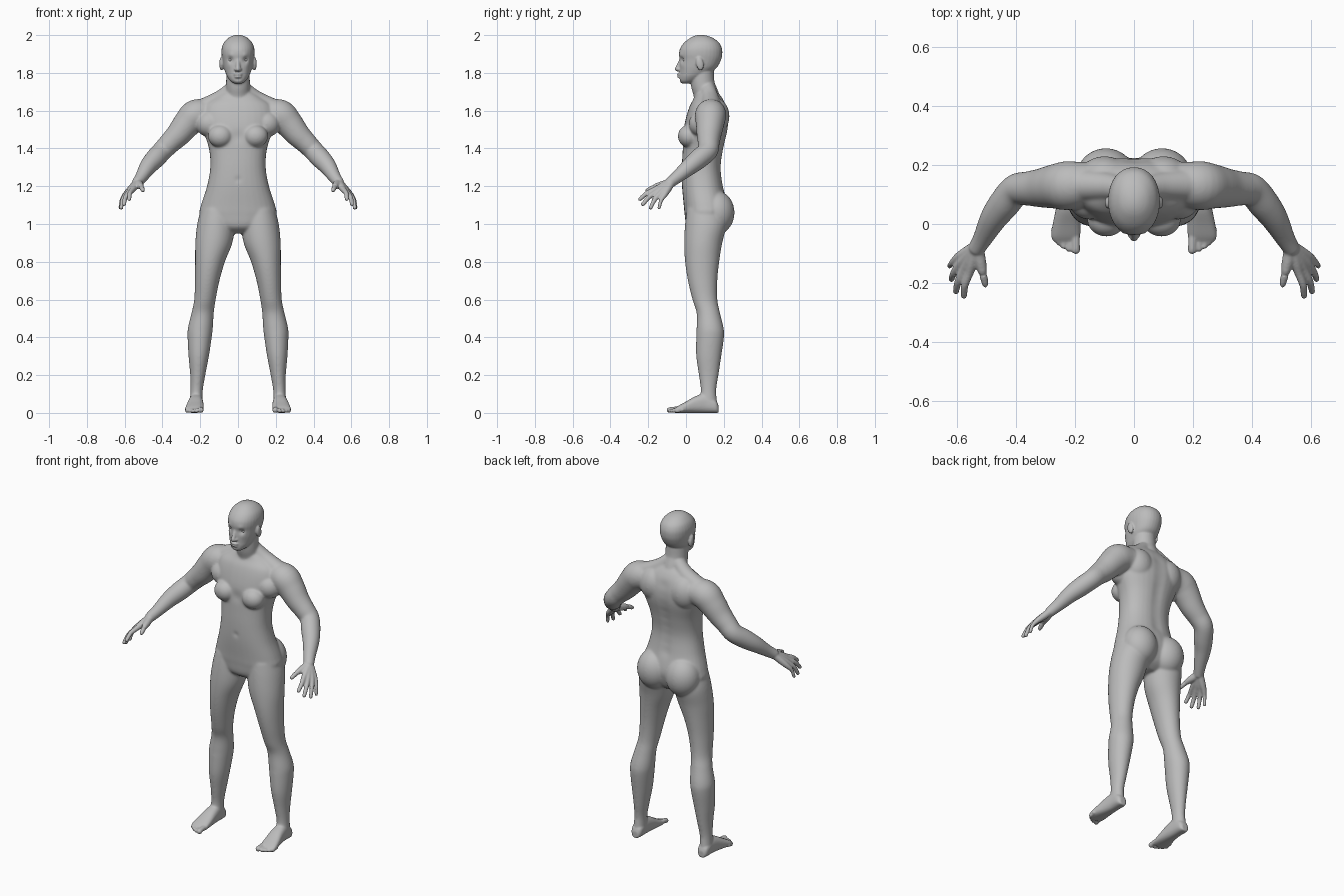
import bpy
import bmesh
import math
from mathutils import Vector, Matrix

cube = bpy.data.objects.get("Cube")
if cube:
    bpy.data.objects.remove(cube)

skin = bpy.data.materials.new("skin grey")
skin.use_nodes = True
GREY = (0.5, 0.5, 0.5, 1)
skin.diffuse_color = GREY
skin.node_tree.nodes["Principled BSDF"].inputs["Base Color"].default_value = GREY
skin.node_tree.nodes["Principled BSDF"].inputs["Roughness"].default_value = 0.6

X, Y, Z = Vector((1, 0, 0)), Vector((0, 1, 0)), Vector((0, 0, 1))
SIDES = 32
bm = bmesh.new()


def spline(rows, steps=5):
    """Smooth in-between rows through the given ones."""
    out = []
    for i in range(len(rows) - 1):
        a, b, c, d = (rows[min(max(i + k, 0), len(rows) - 1)] for k in (-1, 0, 1, 2))
        for s in range(steps):
            t = s / steps
            out.append([q + 0.5 * t * (r - p + t * (2 * p - 5 * q + 4 * r - w + t * (3 * (q - r) + w - p)))
                        for p, q, r, w in zip(a, b, c, d)])
    return out + [list(rows[-1])]


def skin_rings(sections, power=2.0):
    """Closed skin over sections of (centre, axis, axis)."""
    rings = []
    for centre, u, v in sections:
        ring = []
        for i in range(SIDES):
            a = math.tau * i / SIDES
            c, s = math.cos(a), math.sin(a)
            pu = math.copysign(abs(c) ** (2 / power), c)
            pv = math.copysign(abs(s) ** (2 / power), s)
            ring.append(bm.verts.new(centre + u * pu + v * pv))
        rings.append(ring)
    for r0, r1 in zip(rings, rings[1:]):
        for i in range(SIDES):
            j = (i + 1) % SIDES
            bm.faces.new((r0[i], r0[j], r1[j], r1[i]))
    bm.faces.new(rings[0][::-1])
    bm.faces.new(rings[-1])


def upright(rows, power=2.0):
    """Rows: height, centre x, half width, front y, back y."""
    skin_rings([(Vector((x, (f + b) / 2, z)), X * w, Y * ((b - f) / 2))
                for z, x, w, f, b in spline(rows)], power)


def ball(centre, radii, tilt=0.0):
    m = Matrix.Translation(centre) @ Matrix.Rotation(tilt, 4, 'X') @ Matrix.Diagonal((*radii, 1))
    bmesh.ops.create_uvsphere(bm, u_segments=28, v_segments=18, radius=1, matrix=m)


def tube(rows):
    """Round limb through rows of x, y, z, radius, with rounded ends."""
    pts = spline(rows)
    sections = []
    for i, p in enumerate(pts):
        t = Vector(pts[min(i + 1, len(pts) - 1)][:3]) - Vector(pts[max(i - 1, 0)][:3])
        u = t.cross(Y if abs(t.normalized().y) < 0.9 else X).normalized()
        v = t.cross(u).normalized()
        sections.append((Vector(p[:3]), u * p[3], v * p[3]))
    skin_rings(sections)
    for p in (pts[0], pts[-1]):
        ball(p[:3], [p[3]] * 3)


# --- left half: leg
upright([(1.08, .11, .085, .005, .2), (1.0, .116, .1, -.005, .215), (.9, .128, .098, -.01, .192),
         (.8, .148, .079, -.005, .176), (.7, .163, .065, .01, .166), (.6, .175, .057, .034, .166),
         (.53, .187, .059, .056, .18), (.45, .199, .066, .056, .199), (.4, .203, .064, .054, .201),
         (.3, .208, .054, .054, .187), (.2, .213, .04, .068, .172), (.12, .219, .033, .078, .16),
         (.05, .222, .034, .07, .165)])
# foot and toes
skin_rings([(Vector((x, y, top / 2)), X * w, Z * (top / 2)) for y, x, w, top in spline(
    [(.172, .222, .018, .04), (.155, .222, .032, .07), (.1, .222, .036, .1), (.05, .224, .041, .088),
     (0, .228, .047, .06), (-.04, .231, .049, .038), (-.06, .231, .042, .024)])], 2.5)
for x, tip, r in ((.197, -.087, .015), (.22, -.084, .011), (.238, -.074, .011),
                  (.254, -.062, .0105), (.269, -.046, .0105)):
    tube([(x + .002, -.02, r + .006, r), (x, tip + .02, r + .004, r * .9), (x, tip, r, r)])

# arm
tube([(.17, .135, 1.585, .075), (.225, .13, 1.575, .083), (.27, .127, 1.53, .075), (.315, .122, 1.475, .066),
      (.36, .12, 1.43, .058), (.4, .115, 1.388, .054), (.44, .068, 1.345, .053), (.475, .02, 1.305, .046),
      (.51, -.045, 1.25, .034), (.531, -.08, 1.222, .029)])
# palm and fingers
WRIST = Vector((.532, -.075, 1.222))
for knuckle, tip, r in (((.558, -.165, 1.182), (.576, -.243, 1.132), .0125),
                        ((.576, -.155, 1.17), (.603, -.228, 1.105), .0125),
                        ((.591, -.137, 1.16), (.618, -.187, 1.086), .012),
                        ((.597, -.114, 1.154), (.624, -.142, 1.086), .0105)):
    k, t = Vector(knuckle), Vector(tip)
    bend = k.lerp(t, .5) + Vector((.006, -.004, .005))
    tube([(*WRIST, .021), (*WRIST.lerp(k, .6), .019), (*k, .015), (*bend, r), (*t, r * .85)])
tube([(*WRIST, .02), (.522, -.12, 1.208, .021), (.512, -.165, 1.197, .0155), (.503, -.205, 1.178, .012)])

# shoulder slope, breast, buttock, ear, brow, nostril
tube([(.03, .115, 1.715, .04), (.09, .128, 1.662, .047), (.17, .132, 1.615, .055)])
ball((.093, .015, 1.465), (.066, .058, .06))
ball((.15, .085, 1.53), (.075, .07, .07))
ball((.1, .15, 1.57), (.09, .08, .1))
ball((.095, .162, 1.06), (.1, .095, .115))
ball((.088, .073, 1.848), (.011, .02, .036), .2)
ball((.012, -.037, 1.818), (.009, .012, .009))

# --- mirror to the right half
copy = bmesh.ops.duplicate(bm, geom=bm.verts[:] + bm.edges[:] + bm.faces[:])["geom"]
for v in copy:
    if isinstance(v, bmesh.types.BMVert):
        v.co.x *= -1

# --- middle parts: torso
upright([(.95, 0, .06, .05, .15), (.985, 0, .15, .005, .195), (1.05, 0, .202, -.007, .22),
         (1.1, 0, .196, -.012, .222), (1.2, 0, .164, -.021, .198), (1.3, 0, .147, -.022, .186),
         (1.4, 0, .154, -.017, .2), (1.5, 0, .186, -.012, .222), (1.57, 0, .198, .002, .224),
         (1.63, 0, .18, .022, .21), (1.67, 0, .125, .045, .19), (1.7, 0, .075, .055, .165)], 2.3)
# neck
tube([(0, .13, 1.6, .075), (0, .105, 1.69, .066), (0, .089, 1.74, .063), (0, .085, 1.81, .062)])
# head
upright([(1.744, 0, .022, -.022, .02), (1.757, 0, .04, -.034, .06), (1.78, 0, .057, -.036, .1),
         (1.8, 0, .066, -.035, .13), (1.83, 0, .076, -.035, .165), (1.87, 0, .083, -.034, .186),
         (1.9, 0, .087, -.037, .192), (1.93, 0, .086, -.031, .19), (1.96, 0, .075, -.01, .175),
         (1.985, 0, .051, .022, .142), (1.997, 0, .027, .048, .11), (2.001, 0, .008, .07, .085)], 2.15)
# nose and lips
tube([(0, -.026, 1.873, .009), (0, -.036, 1.845, .011), (0, -.047, 1.82, .0125)])
ball((0, -.035, 1.793), (.024, .013, .007))
ball((0, -.034, 1.779), (.021, .013, .007))

bmesh.ops.recalc_face_normals(bm, faces=bm.faces[:])
mesh = bpy.data.meshes.new("body")
bm.to_mesh(mesh)
bm.free()
body = bpy.data.objects.new("body", mesh)
bpy.context.collection.objects.link(body)

# fuse all parts into one skin
fuse = body.modifiers.new("fuse", 'REMESH')
fuse.mode = 'VOXEL'
fuse.voxel_size = 0.005
graph = bpy.context.evaluated_depsgraph_get()
fused = bpy.data.meshes.new_from_object(body.evaluated_get(graph))
body.modifiers.clear()
body.data = fused

# soft dents and swells: centre, reach, push along y
dents = [((.038, -.02, 1.869), .014, .011), ((.036, -.022, 1.894), .014, -.004),
         ((.045, -.01, 1.84), .018, -.003), ((0, -.034, 1.768), .012, .004),
         ((0, -.021, 1.235), .012, .007), ((0, -.01, 1.46), .03, .006)]
dents += [((0, .205, 1.2 + .05 * i), .03, -.006) for i in range(9)]
for v in fused.vertices:
    p = Vector((abs(v.co.x), v.co.y, v.co.z))
    for centre, reach, push in dents:
        if abs(p.z - centre[2]) < reach * 2.5:
            v.co.y += push * math.exp(-(p - Vector(centre)).length_squared / reach ** 2)


def fade(value, low, high):
    t = min(max((value - low) / (high - low), 0), 1)
    return t * t * (3 - 2 * t)


# blend the joins strongly on the trunk, lightly on head, hands and feet
group = body.vertex_groups.new(name="soft")
for v in fused.vertices:
    detail = max(fade(v.co.z, 1.72, 1.76), fade(abs(v.co.x), .48, .54), fade(-v.co.z, -.12, -.05))
    group.add([v.index], 1 - .9 * detail, 'REPLACE')
soften = body.modifiers.new("soften", 'SMOOTH')
soften.factor = 0.5
soften.iterations = 22
soften.vertex_group = "soft"
fused.materials.clear()
fused.materials.append(skin)
fused.shade_smooth()

# eyes
bm = bmesh.new()
for side in (-1, 1):
    ball((side * .038, -.002, 1.869), (.016, .0145, .011))
eye_mesh = bpy.data.meshes.new("eyes")
bm.to_mesh(eye_mesh)
bm.free()
eye_mesh.materials.append(skin)
eye_mesh.shade_smooth()
bpy.context.collection.objects.link(bpy.data.objects.new("eyes", eye_mesh))
